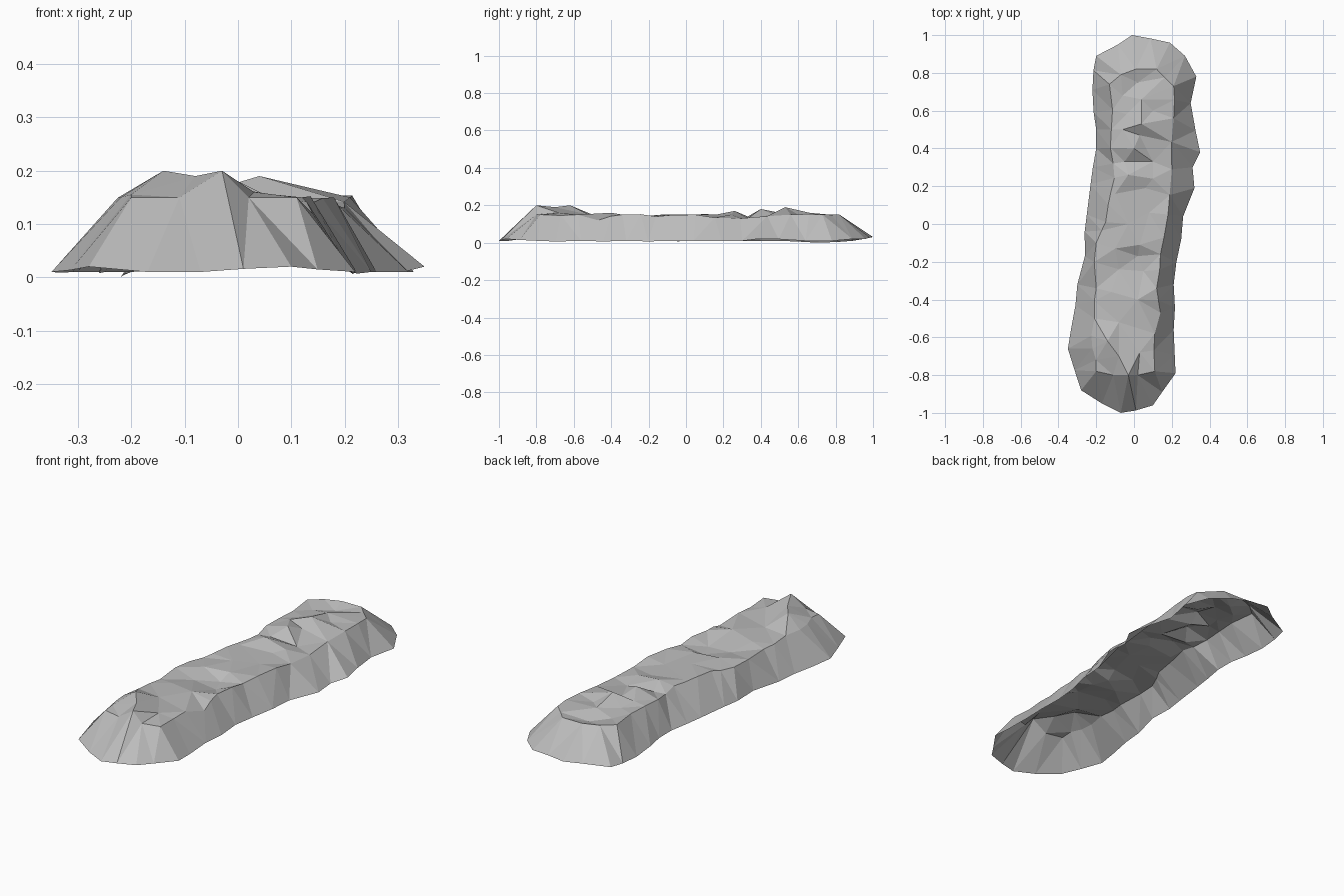
import bpy
import random
from mathutils import Vector
from mathutils.geometry import delaunay_2d_cdt

random.seed(7)
default_cube = bpy.data.objects.get("Cube")
if default_cube:
    bpy.data.objects.remove(default_cube, do_unlink=True)

UNIT = 0.01  # outlines below are written in hundredths


def points(*rows):
    """Turn rows of hundredths into vectors."""
    return [Vector(row) * UNIT for row in rows]


def roughen(loop, longest, sideways, vertical):
    """Split the long spans of a closed outline, nudging each new point inward and in height."""
    result = []
    for start, end in zip(loop, loop[1:] + loop[:1]):
        result.append(start)
        span = end - start
        if span.length > longest:
            inward = Vector((-span.y, span.x, 0)).normalized()
            middle = start.lerp(end, random.uniform(0.4, 0.6))
            middle += inward * random.uniform(-sideways, sideways)
            middle.z += random.uniform(-vertical, vertical)
            result.append(middle)
    return result


def closed_edges(first, count):
    """Edges that join a run of points into a ring."""
    return [(first + i, first + (i + 1) % count) for i in range(count)]


def make_material(name, colour):
    material = bpy.data.materials.new(name)
    material.use_nodes = True
    material.diffuse_color = colour
    shader = material.node_tree.nodes["Principled BSDF"]
    shader.inputs["Base Color"].default_value = colour
    return material


# Foot of the mound, running anticlockwise from the front
foot = points(
    (-7, -100, 1), (10, -96, 2), (22, -79, 1), (21, -56, 1), (21, -32, 1),
    (25, -8, 1), (26, 4, 1), (32, 19, 1), (31, 30, 1), (35, 38, 2),
    (30, 64, 1), (33, 78, 1), (27, 89, 2), (19, 96, 2), (-1, 100, 3),
    (-20, 89, 1), (-22, 71, 0), (-20, 50, 1), (-20, 40, 1), (-23, 21, 1),
    (-25, 5, 1), (-26, -17, 1), (-30, -32, 1), (-31, -43, 1), (-35, -66, 1),
    (-28, -88, 2), (-17, -95, 1),
)

# Shoulder where the steep sides meet the rough top
shoulder = points(
    (-3, -80, 20), (2, -80, 15), (11, -78, 15), (11, -58, 15), (14, -47, 12),
    (12, -34, 15), (14, -16, 14), (18, 5, 15), (20, 29, 13), (21, 56, 15),
    (21, 73, 15), (12, 82, 15), (1, 82, 15), (-7, 79, 15), (-13, 74, 15),
    (-12, 50, 15), (-11, 32, 14), (-12, 18, 15), (-15, 1, 15), (-20, -10, 14),
    (-20, -34, 14), (-21, -50, 15), (-22, -66, 15), (-20, -78, 15), (-11, -80, 15),
)

# Peaks and hollows of the top
crags = points(
    (-14, -62, 20), (-8, -70, 19), (-8, -52, 15), (3, -68, 16), (2, -40, 16),
    (-12, -36, 15), (5, -25, 12), (-8, -24, 13), (-10, -13, 15), (3, -11, 15),
    (2, -17, 12), (-3, 0, 15), (8, 6, 14), (-10, 16, 15), (6, 19, 14),
    (-3, 26, 17), (10, 24, 15), (10, 33, 13), (-5, 33, 14), (0, 40, 18),
    (3, 47, 15), (4, 53, 19), (-6, 50, 16), (-4, 58, 15), (4, 66, 16),
    (-6, 68, 14), (10, 60, 15), (2, 75, 13),
)

foot = roughen(foot, 0.17, 0.008, 0.004)
shoulder = roughen(shoulder, 0.12, 0.012, 0.008)

# Triangulate the whole shell in plan, keeping both outlines as edges
corners = foot + shoulder + crags
rings = closed_edges(0, len(foot)) + closed_edges(len(foot), len(shoulder))
plan, _, faces, origins, _, _ = delaunay_2d_cdt(
    [corner.xy for corner in corners], rings, [], 1, 0.00001)
verts = [(p.x, p.y, corners[origin[0]].z if origin else 0.15)
         for p, origin in zip(plan, origins)]

# Open-bottomed rock shell with flat facets
mesh = bpy.data.meshes.new("rock_mound")
mesh.from_pydata(verts, [], faces)
mesh.update()
mesh.materials.append(make_material("stone grey", (0.5, 0.5, 0.5, 1)))
mound = bpy.data.objects.new("rock_mound", mesh)
bpy.context.collection.objects.link(mound)
